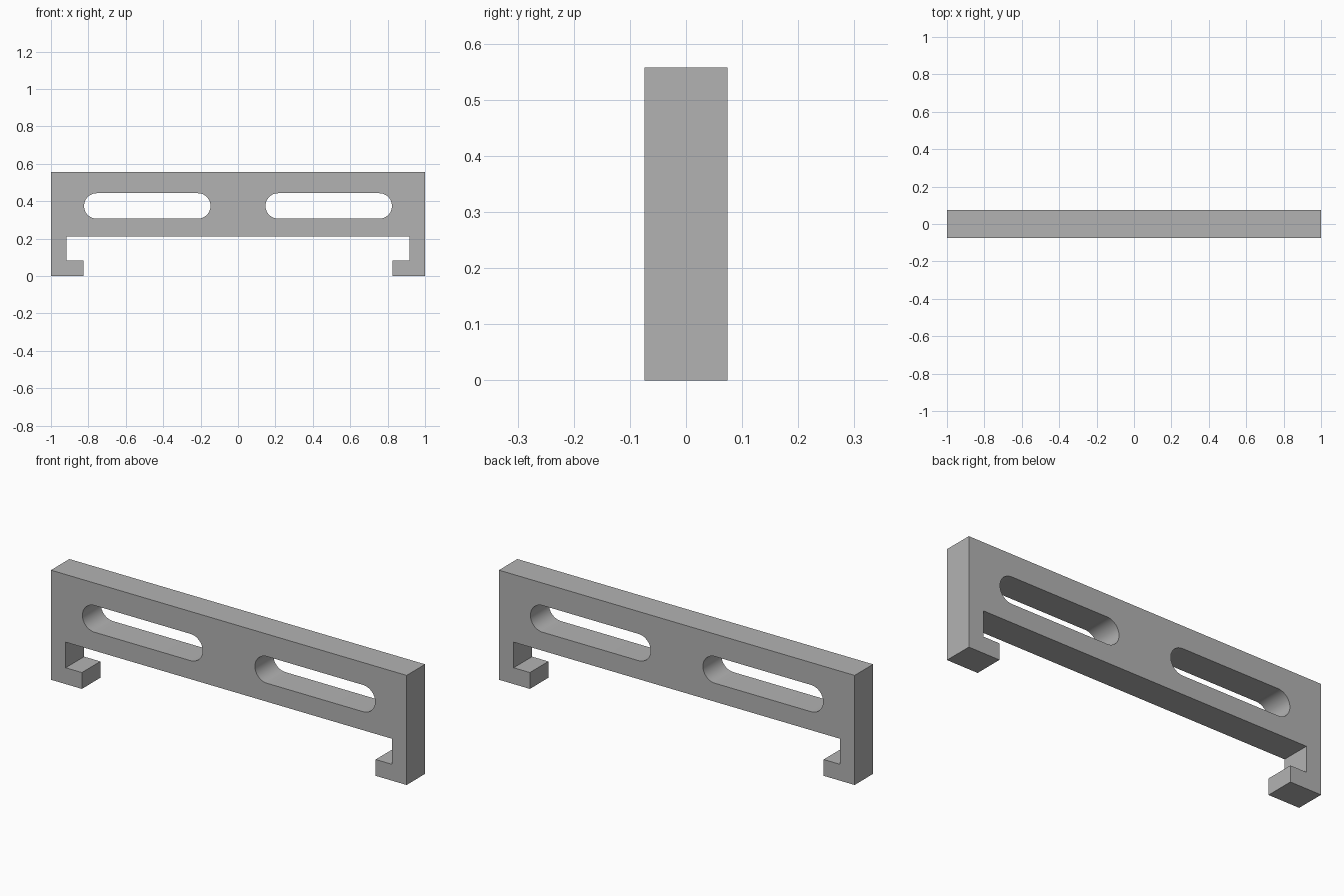
import bpy, bmesh
from math import sin, cos, pi, radians

cube = bpy.data.objects.get("Cube")
if cube:
    bpy.data.objects.remove(cube, do_unlink=True)

DEPTH = 0.148
TOP, BAR_BOTTOM, LIP_TOP = 0.557, 0.213, 0.083
LEG_INNER, LIP_END = 0.917, 0.826
SLOT_X, SLOT_Z, SLOT_R, SLOT_HALF = 0.485, 0.375, 0.068, 0.338

grey = bpy.data.materials.new("plain grey")
grey.use_nodes = True
colour = (0.45, 0.45, 0.45, 1)
grey.diffuse_color = colour
grey.node_tree.nodes["Principled BSDF"].inputs["Base Color"].default_value = colour


def prism(name, profile, depth):
    """Extrude an x-z profile along y, centred on y = 0."""
    bm = bmesh.new()
    face = bm.faces.new([bm.verts.new((x, -depth / 2, z)) for x, z in profile])
    moved = bmesh.ops.extrude_face_region(bm, geom=[face], use_keep_orig=True)["geom"]
    verts = [v for v in moved if isinstance(v, bmesh.types.BMVert)]
    bmesh.ops.translate(bm, verts=verts, vec=(0, depth, 0))
    bmesh.ops.recalc_face_normals(bm, faces=bm.faces)
    mesh = bpy.data.meshes.new(name)
    bm.to_mesh(mesh)
    bm.free()
    mesh.materials.append(grey)
    obj = bpy.data.objects.new(name, mesh)
    bpy.context.collection.objects.link(obj)
    return obj


def slot_profile(cx, steps=24):
    """Round-ended slot outline."""
    reach = SLOT_HALF - SLOT_R
    points = []
    for side, start in ((1, -pi / 2), (-1, pi / 2)):
        for i in range(steps + 1):
            a = start + pi * i / steps
            points.append((cx + side * reach + SLOT_R * cos(a), SLOT_Z + SLOT_R * sin(a)))
    return points


# Bar with hooked legs, mirrored from its left half outline
half = [(1, TOP), (1, 0), (LIP_END, 0), (LIP_END, LIP_TOP),
        (LEG_INNER, LIP_TOP), (LEG_INNER, BAR_BOTTOM)]
bracket = prism("bracket", half + [(-x, z) for x, z in reversed(half)], DEPTH)

# Two slots cut through the bar
bpy.context.view_layer.objects.active = bracket
for side in (-1, 1):
    cutter = prism("slot_cutter", slot_profile(side * SLOT_X), DEPTH * 2)
    cutter.hide_render = True
    cut = bracket.modifiers.new("slot", "BOOLEAN")
    cut.operation = "DIFFERENCE"
    cut.solver = "EXACT"
    cut.object = cutter
    bpy.ops.object.modifier_apply(modifier=cut.name)
    bpy.data.objects.remove(cutter, do_unlink=True)

# Smooth slot ends, sharp edges elsewhere
for obj in bpy.context.selected_objects:
    obj.select_set(False)
bracket.select_set(True)
bpy.ops.object.shade_smooth_by_angle(angle=radians(30))
